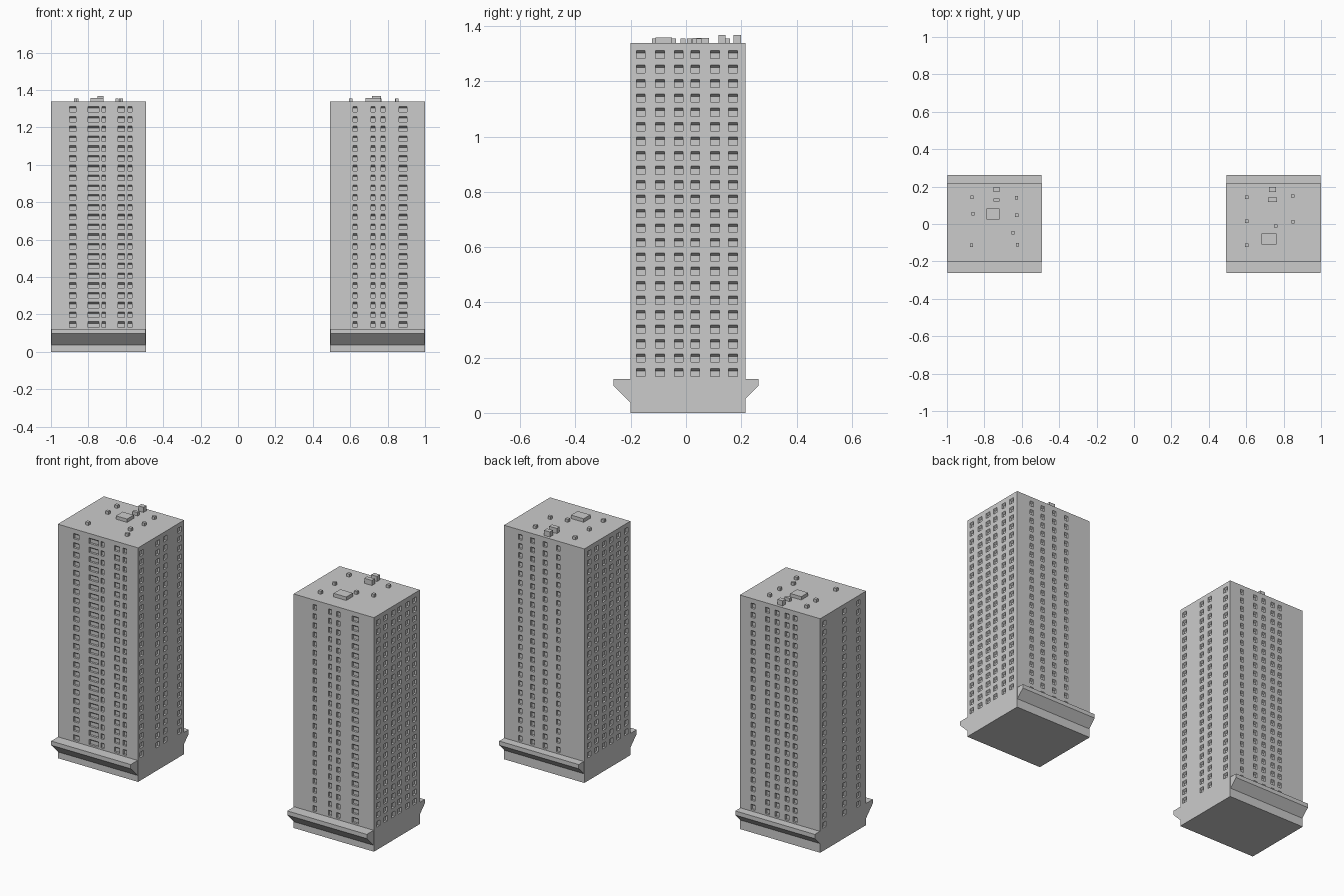
import bpy, bmesh

if "Cube" in bpy.data.objects:
    bpy.data.objects.remove(bpy.data.objects["Cube"])

H = 1.338                      # roof height
Y0, Y1 = -0.2, 0.216           # front and back walls
ROWS = [0.131 + 0.0523 * i for i in range(23)]   # window sill heights
WIN_H, DEPTH, SLOPE = 0.03, 0.012, 0.009

concrete = bpy.data.materials.new("concrete_grey")
concrete.diffuse_color = (0.6, 0.6, 0.6, 1)
concrete.use_nodes = True
concrete.node_tree.nodes["Principled BSDF"].inputs["Base Color"].default_value = concrete.diffuse_color


def finish(name, bm):
    bmesh.ops.remove_doubles(bm, verts=bm.verts, dist=1e-5)
    edges = [e for e in bm.edges if e.is_boundary]
    if edges:
        bmesh.ops.holes_fill(bm, edges=edges, sides=0)
    bmesh.ops.recalc_face_normals(bm, faces=bm.faces)
    me = bpy.data.meshes.new(name)
    bm.to_mesh(me)
    bm.free()
    me.materials.append(concrete)
    ob = bpy.data.objects.new(name, me)
    bpy.context.collection.objects.link(ob)
    return ob


def facade(bm, u0, u1, cols, place):
    """Wall grid with recessed windows; place(u, depth, z) gives the point."""
    wins = sorted((c - w / 2, c + w / 2) for c, w in cols)
    us = [u0] + [e for w in wins for e in w] + [u1]
    zs = [0] + [e for z in ROWS for e in (z, z + WIN_H)] + [H]

    def quad(*pts):
        bm.faces.new([bm.verts.new(place(*p)) for p in pts])

    for i, (a, b) in enumerate(zip(us, us[1:])):
        for j, (lo, hi) in enumerate(zip(zs, zs[1:])):
            outer = [(a, 0, lo), (b, 0, lo), (b, 0, hi), (a, 0, hi)]
            if i % 2 and j % 2:
                top = hi - SLOPE               # sloping head of the recess
                inner = [(a, DEPTH, lo), (b, DEPTH, lo),
                         (b, DEPTH, top), (a, DEPTH, top)]
                quad(*inner)
                for k in range(4):
                    n = (k + 1) % 4
                    quad(outer[k], outer[n], inner[n], inner[k])
            else:
                quad(*outer)


def tower(name, x0, x1, front, back, left, right):
    bm = bmesh.new()
    facade(bm, x0, x1, front, lambda u, d, z: (u, Y0 + d, z))
    facade(bm, x0, x1, back, lambda u, d, z: (u, Y1 - d, z))
    facade(bm, Y0, Y1, left, lambda u, d, z: (x0 + d, u, z))
    facade(bm, Y0, Y1, right, lambda u, d, z: (x1 - d, u, z))
    finish(name, bm)


def canopy(name, x0, x1, s):
    # sloped-underside ledge, s = -1 front, +1 back
    prof = [(0.195, 0.031), (0.262, 0.098), (0.262, 0.122), (0.195, 0.122)]
    bm = bmesh.new()
    f = bm.faces.new([bm.verts.new((x0, s * y, z)) for y, z in prof])
    r = bmesh.ops.extrude_face_region(bm, geom=[f])
    vs = [v for v in r["geom"] if isinstance(v, bmesh.types.BMVert)]
    bmesh.ops.translate(bm, verts=vs, vec=(x1 - x0, 0, 0))
    finish(name, bm)


def box(name, x0, x1, y0, y1, z1):
    bm = bmesh.new()
    bmesh.ops.create_cube(bm, size=1)
    z0 = H - 0.003
    for v in bm.verts:
        v.co = ((x0 + x1) / 2 + v.co.x * (x1 - x0),
                (y0 + y1) / 2 + v.co.y * (y1 - y0),
                (z0 + z1) / 2 + v.co.z * (z1 - z0))
    finish(name, bm)


def widths(w, *centres):
    return [(c, w) for c in centres]


# Towers with their window columns (centre, width)
side6 = widths(0.031, -0.163, -0.094, -0.027, 0.034, 0.105, 0.17)
tower("left_tower", -1, -0.492,
      front=[(-0.883, 0.036), (-0.772, 0.058), (-0.718, 0.019),
             (-0.625, 0.034), (-0.577, 0.021)],
      back=widths(0.024, -0.575, -0.667, -0.727, -0.79, -0.84),
      left=widths(0.031, -0.13, 0.0, 0.18),
      right=widths(0.031, -0.165, -0.022, 0.045, 0.178))
tower("right_tower", 0.492, 1,
      front=[(0.625, 0.021), (0.722, 0.021), (0.775, 0.021), (0.882, 0.042)],
      back=widths(0.024, 0.897, 0.82, 0.74, 0.657),
      left=side6, right=side6)

# Entrance canopies, front and back
for side, a, b in (("left", -0.998, -0.495), ("right", 0.495, 0.998)):
    canopy(side + "_front_canopy", a, b, -1)
    canopy(side + "_back_canopy", a, b, 1)

# Rooftop machine rooms
box("left_machine_room", -0.788, -0.718, 0.023, 0.084, 1.357)
box("left_roof_hatch", -0.751, -0.718, 0.119, 0.136, 1.357)
box("left_stair_head", -0.751, -0.718, 0.172, 0.199, 1.367)
box("right_machine_room", 0.682, 0.762, -0.11, -0.05, 1.358)
box("right_roof_hatch", 0.717, 0.765, 0.117, 0.143, 1.367)
box("right_stair_head", 0.722, 0.759, 0.172, 0.199, 1.367)

# Rooftop vents
vents = {
    "left": [(-0.866, 0.143), (-0.861, 0.055), (-0.869, -0.114), (-0.628, 0.14),
             (-0.626, 0.047), (-0.647, -0.046), (-0.623, -0.11)],
    "right": [(0.602, 0.143), (0.848, 0.15), (0.602, 0.014), (0.85, 0.013),
              (0.757, -0.011), (0.602, -0.114)],
}
for side, pts in vents.items():
    for i, (x, y) in enumerate(pts, 1):
        box(f"{side}_roof_vent_{i}", x - 0.009, x + 0.009, y - 0.009, y + 0.009, 1.355)
